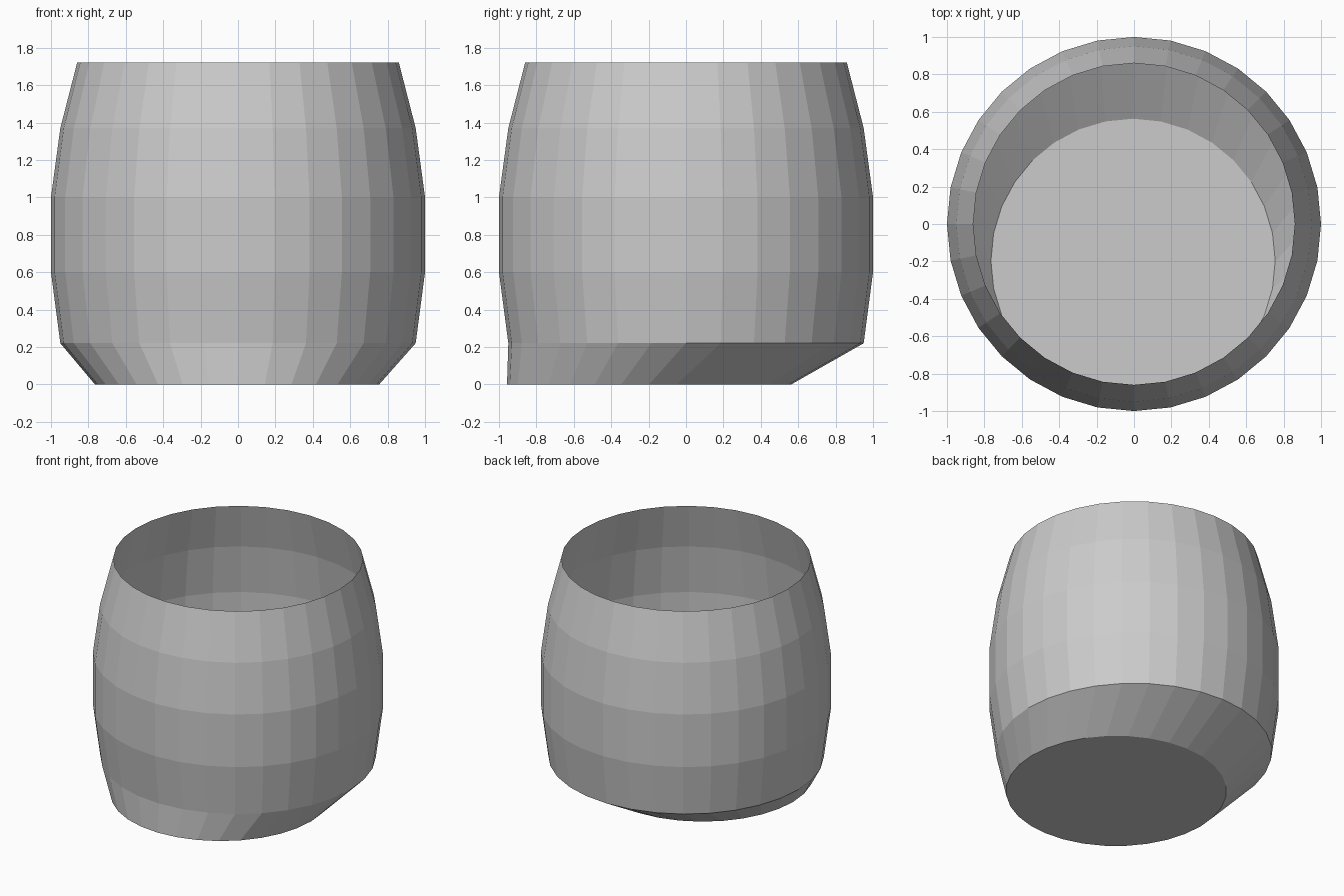
import bpy, bmesh
from math import cos, sin, tau

if "Cube" in bpy.data.objects:
    bpy.data.objects.remove(bpy.data.objects["Cube"])

SIDES = 32
# ring profile: (z, radius, centre x, centre y); the base is shifted to the front
RINGS = [
    (0.00, 0.76, -0.005, -0.197),
    (0.22, 0.95, 0, 0),
    (0.60, 1.00, 0, 0),
    (1.00, 1.00, 0, 0),
    (1.37, 0.95, 0, 0),
    (1.72, 0.86, 0, 0),
]

bm = bmesh.new()
loops = [[bm.verts.new((cx + r * cos(tau * i / SIDES), cy + r * sin(tau * i / SIDES), z))
          for i in range(SIDES)] for z, r, cx, cy in RINGS]

# wall bands between neighbouring rings
for low, high in zip(loops, loops[1:]):
    for i in range(SIDES):
        j = (i + 1) % SIDES
        bm.faces.new((low[i], low[j], high[j], high[i]))

# floor; the top stays open
bm.faces.new(reversed(loops[0]))

mesh = bpy.data.meshes.new("open_barrel")
bm.to_mesh(mesh)
bm.free()
bpy.context.collection.objects.link(bpy.data.objects.new("open_barrel", mesh))
